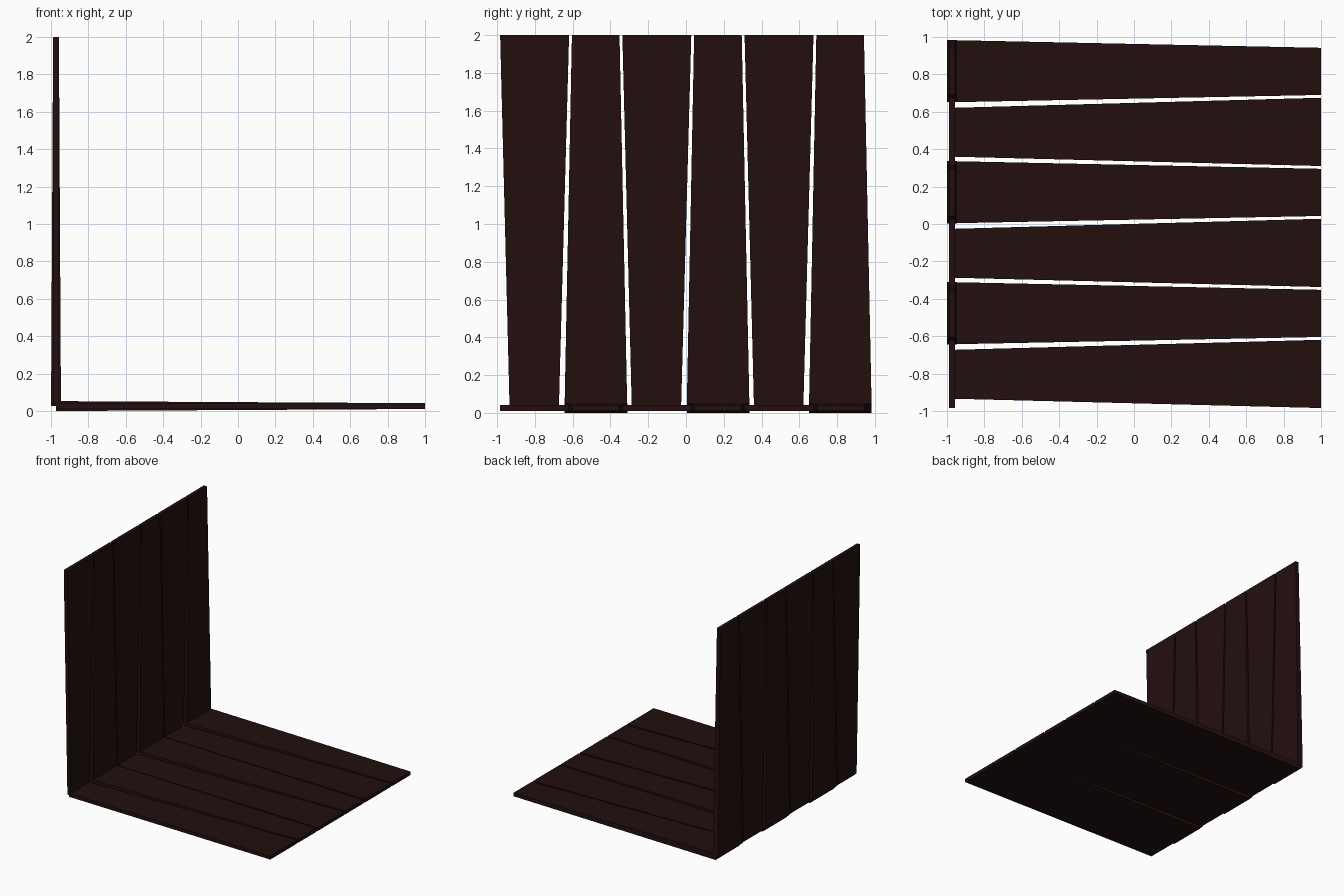
import bpy

if "Cube" in bpy.data.objects:
    bpy.data.objects.remove(bpy.data.objects["Cube"])

wood = bpy.data.materials.new("dark brown wood")
wood.diffuse_color = (0.0165, 0.0048, 0.0047, 1)
wood.use_nodes = True
wood.node_tree.nodes["Principled BSDF"].inputs["Base Color"].default_value = wood.diffuse_color

CORNER_X, CORNER_Z = -0.973, 0.0265   # line where floor and wall meet
LENGTH = 1.973
PITCH = 0.647                          # spacing of each wide/narrow pair

# (y range, thickness) at the corner end and at the free end
WIDE_AT_CORNER = ((0.651, 0.983, 0.053), (0.690, 0.942, 0.031))
NARROW_AT_CORNER = ((0.360, 0.621, 0.031), (0.310, 0.675, 0.031))


def plank(name, ends, shift, upright):
    """Tapered board running along +x (floor) or +z (wall) from the corner."""
    verts = []
    for along, (y0, y1, t) in zip((0, LENGTH), ends):
        for y, off in ((y0, -t / 2), (y1, -t / 2), (y1, t / 2), (y0, t / 2)):
            a, b = (-off, along) if upright else (along, off)
            verts.append((CORNER_X + a, y + shift, CORNER_Z + b))
    faces = [(3, 2, 1, 0), (4, 5, 6, 7)]
    faces += [(i, (i + 1) % 4, (i + 1) % 4 + 4, i + 4) for i in range(4)]
    mesh = bpy.data.meshes.new(name)
    mesh.from_pydata(verts, [], faces)
    mesh.materials.append(wood)
    mesh.update()
    bpy.context.collection.objects.link(bpy.data.objects.new(name, mesh))


# Floor and wall share the same six alternating boards
for part, upright in (("floor_plank", False), ("wall_plank", True)):
    for i in range(3):
        plank(f"{part}_{2 * i + 1}", WIDE_AT_CORNER, -i * PITCH, upright)
        plank(f"{part}_{2 * i + 2}", NARROW_AT_CORNER, -i * PITCH, upright)
